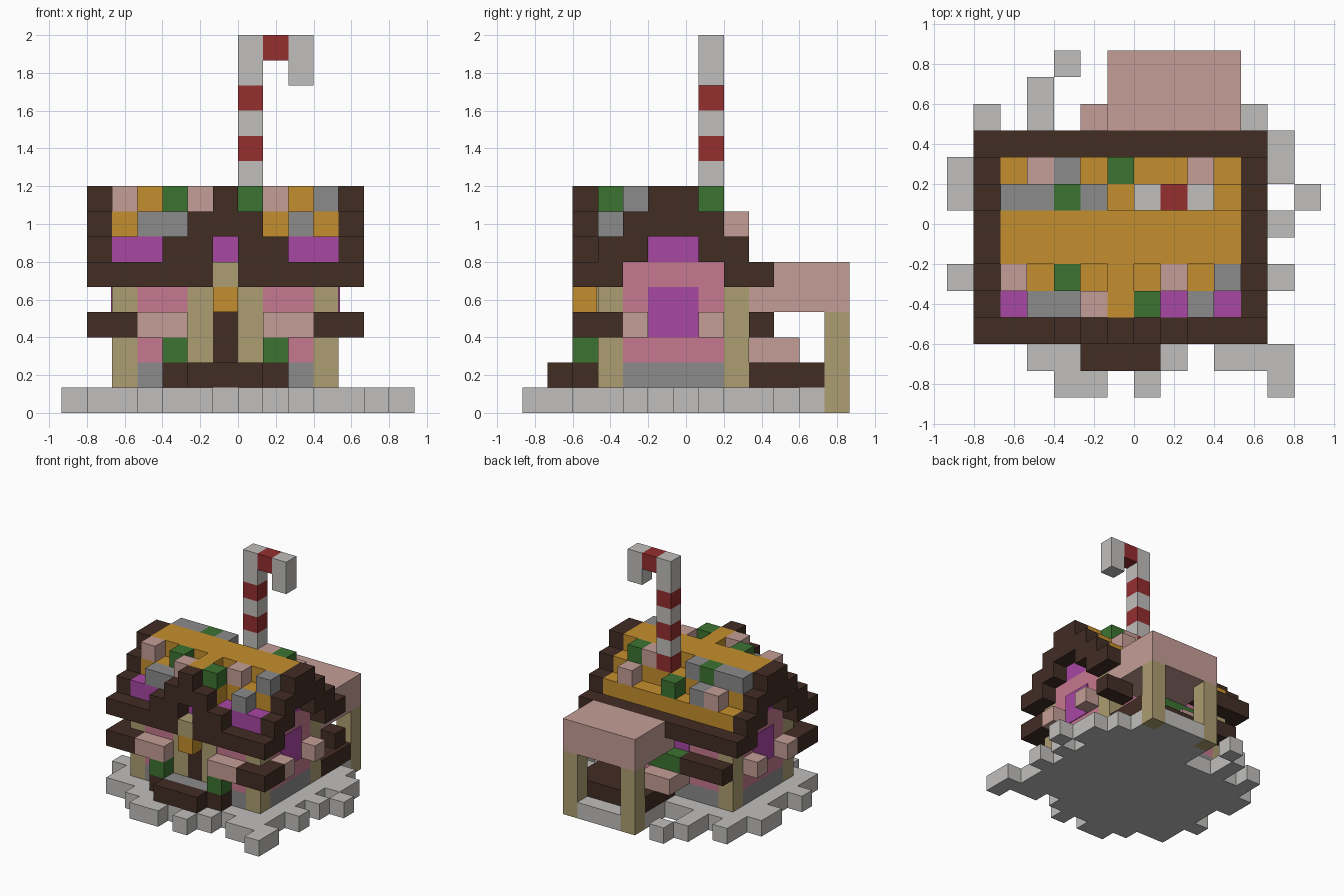
import bpy
import bmesh
from mathutils import Vector

UNIT = 2 / 15          # one block
DEPTH_OFFSET = 6.5     # block rows are counted from the front edge
PLATE = 0.05           # thickness of flush panels, in blocks

default_cube = bpy.data.objects.get("Cube")
if default_cube:
    bpy.data.objects.remove(default_cube, do_unlink=True)


def material(name, *rgb):
    """Flat material from display values."""
    linear = [(c / 255 / 1.055 + 0.0521) ** 2.4 for c in rgb] + [1.0]
    mat = bpy.data.materials.new(name)
    mat.use_nodes = True
    mat.diffuse_color = linear
    shader = mat.node_tree.nodes["Principled BSDF"]
    shader.inputs["Base Color"].default_value = linear
    shader.inputs["Roughness"].default_value = 0.9
    return mat


snow = material("snow white", 192, 191, 189)
red = material("candy red", 148, 46, 47)
chocolate = material("dark chocolate", 66, 45, 36)
ginger = material("ginger orange", 197, 143, 46)
pale_pink = material("pale pink", 197, 158, 150)
rose = material("rose pink", 197, 120, 143)
purple = material("grape purple", 169, 71, 163)
green = material("leaf green", 60, 115, 49)
grey = material("stone grey", 139, 139, 139)
biscuit = material("biscuit beige", 173, 158, 113)


def part(name, mat, *boxes):
    """One object made of boxes (x0, x1, y0, y1, z0, z1) in block units."""
    bm = bmesh.new()
    for x0, x1, y0, y1, z0, z1 in boxes:
        low = Vector((x0, y0 - DEPTH_OFFSET, z0)) * UNIT
        high = Vector((x1, y1 - DEPTH_OFFSET, z1)) * UNIT
        for v in bmesh.ops.create_cube(bm, size=1)["verts"]:
            v.co = [a + (b - a) * (c + 0.5) for a, b, c in zip(low, high, v.co)]
    mesh = bpy.data.meshes.new(name)
    bm.to_mesh(mesh)
    bm.free()
    mesh.materials.append(mat)
    obj = bpy.data.objects.new(name, mesh)
    bpy.context.collection.objects.link(obj)
    return obj


def pair(name, mat, *boxes):
    """The boxes plus their mirror image across the middle of the house."""
    mirrored = [(-1 - b[1], -1 - b[0], *b[2:]) for b in boxes]
    return part(name, mat, *boxes, *mirrored)


def candies(name, mat, y, z, *columns):
    """Single blocks along one row of the roof."""
    return part(name, mat, *[(x, x + 1, y, y + 1, z, z + 1) for x in columns])


# Snowy ground with a ragged rim
rim = [(-6, 10, 1, 1), (-4, 10, 1, 2), (-3, 12, 1, 1), (4, 10, 1, 1),
       (5, 8, 1, 2), (6, 7, 1, 1), (5, 6, 1, 1), (5, 4, 1, 1),
       (-7, 7, 1, 2), (-7, 4, 1, 1), (-4, 1, 6, 1), (-3, 0, 2, 1),
       (0, 0, 1, 1), (3, 1, 3, 1), (5, 0, 1, 1)]
part("snow_ground", snow, (-6, 5, 2, 10, 0, 1), (-1, 4, 10, 12, 0, 1),
     (0, 3, 12, 13, 0, 1),
     *[(x, x + w, y, y + d, 0, 1) for x, y, w, d in rim])

# Walls
part("foundation", grey, (-5, 4, 4, 8, 1, 2), (-4, 3, 3, 9, 1, 2))
part("walls", rose, (-5, 4, 4, 8, 2, 6), (-4, 3, 3, 9, 2, 5))
pair("corner_posts", biscuit, (3, 4, 3, 4, 1, 5), (3, 4, 8, 9, 1, 5))
pair("door_posts", biscuit, (0, 1, 3 - PLATE, 3, 1, 5))
part("door", chocolate, (-1, 0, 3 - PLATE, 3, 1, 5))
pair("side_windows", purple, (4, 4 + PLATE, 5, 7, 3, 5))
part("back_window", purple, (-2, 1, 9, 9 + PLATE, 4, 5))
pair("side_sills", pale_pink, (4, 5, 4, 5, 3, 4), (4, 5, 7, 8, 3, 4))
pair("front_sills", pale_pink, (1, 3, 2, 3, 3, 4))
pair("front_corner_logs", chocolate, (3, 5, 2, 3, 3, 4), (4, 5, 3, 4, 3, 4))
part("back_logs", chocolate, (-5, -2, 9, 10, 3, 4), (3, 5, 9, 10, 3, 4))
part("back_planter", green, (-2, 1, 9, 10, 3, 4))
part("back_bench", pale_pink, (-2, 0, 9, 11, 2, 3))

# Front porch
part("porch_floor", grey, (-2, 1, 2, 3, 1, 2))
part("porch_step", chocolate, (-2, 1, 1, 2, 1, 2))
pair("porch_sides", chocolate, (1, 2, 2, 3, 1, 2))
pair("front_bushes", green, (1, 2, 2, 3, 2, 3))
part("door_lamp", ginger, (-1, 0, 2, 3, 4, 5))
part("door_lamp_beam", biscuit, (-1, 0, 2, 3, 5, 6))

# Eaves and stepped gable ends
part("front_eave", chocolate, (-6, 5, 3, 4, 5, 6),
     (-6, -1, 2, 3, 5, 6), (0, 5, 2, 3, 5, 6))
part("back_eave", chocolate, (-6, 5, 8, 10, 5, 6))
pair("gable_ends", chocolate, (4, 5, 3, 5, 6, 7), (4, 5, 7, 9, 6, 7),
     (4, 5, 4, 8, 7, 8), (4, 5, 5, 7, 8, 9))

# Stepped roof
part("roof_front_row", purple, (-5, 4, 3, 4, 6, 7))
part("attic", purple, (-5, 4, 5, 7, 6, 7))
part("roof", ginger, (-5, 4, 4, 5, 6, 7), (-5, 4, 7, 9, 6, 7),
     (-5, 4, 4, 8, 7, 8), (-5, 4, 5, 7, 8, 9))

# Dormer over the door
pair("dormer_front", chocolate, (0, 2, 2, 3, 6, 7))
part("dormer_arch", chocolate, (-2, 1, 2, 3, 7, 8), (-1, 0, 2, 3, 8, 9))
part("dormer_roof", ginger, (-2, 1, 3, 4, 7, 8), (-1, 0, 3, 5, 8, 9))

# Candy blocks on the roof
candies("front_grey_candies", grey, 3, 7, -4, -3, 2)
candies("dormer_pink_candy", pale_pink, 3, 8, -2)
candies("dormer_green_candy", green, 3, 8, 0)
candies("upper_pink_candies", pale_pink, 4, 8, -5, 1)
candies("upper_green_candy", green, 4, 8, -3)
candies("upper_grey_candy", grey, 4, 8, 3)
candies("rear_grey_candies", grey, 7, 8, -5, -4, -2)
candies("rear_green_candies", green, 7, 8, -3, 2)
candies("rear_pink_candy", pale_pink, 7, 8, 1)
candies("lower_rear_pink_candies", pale_pink, 8, 7, -4, 2)
candies("lower_rear_grey_candy", grey, 8, 7, -3)
candies("lower_rear_green_candy", green, 8, 7, -1)

# Striped cane chimney with a hook
part("cane_red_stripes", red, (1, 2, 7, 8, 14, 15),
     *[(0, 1, 7, 8, z, z + 1) for z in range(8, 13, 2)])
part("cane_white_stripes", snow, (0, 1, 7, 8, 13, 15), (2, 3, 7, 8, 13, 15),
     *[(0, 1, 7, 8, z, z + 1) for z in (9, 11)])

# Rear porch
part("rear_porch_roof", pale_pink, (-1, 4, 9, 13, 4, 5), (-1, 4, 10, 13, 5, 6))
part("rear_porch_posts", biscuit, (-1, 0, 12, 13, 0, 4), (3, 4, 12, 13, 0, 4))
part("rear_porch_floor", chocolate, (-1, 4, 9, 12, 1, 2))
